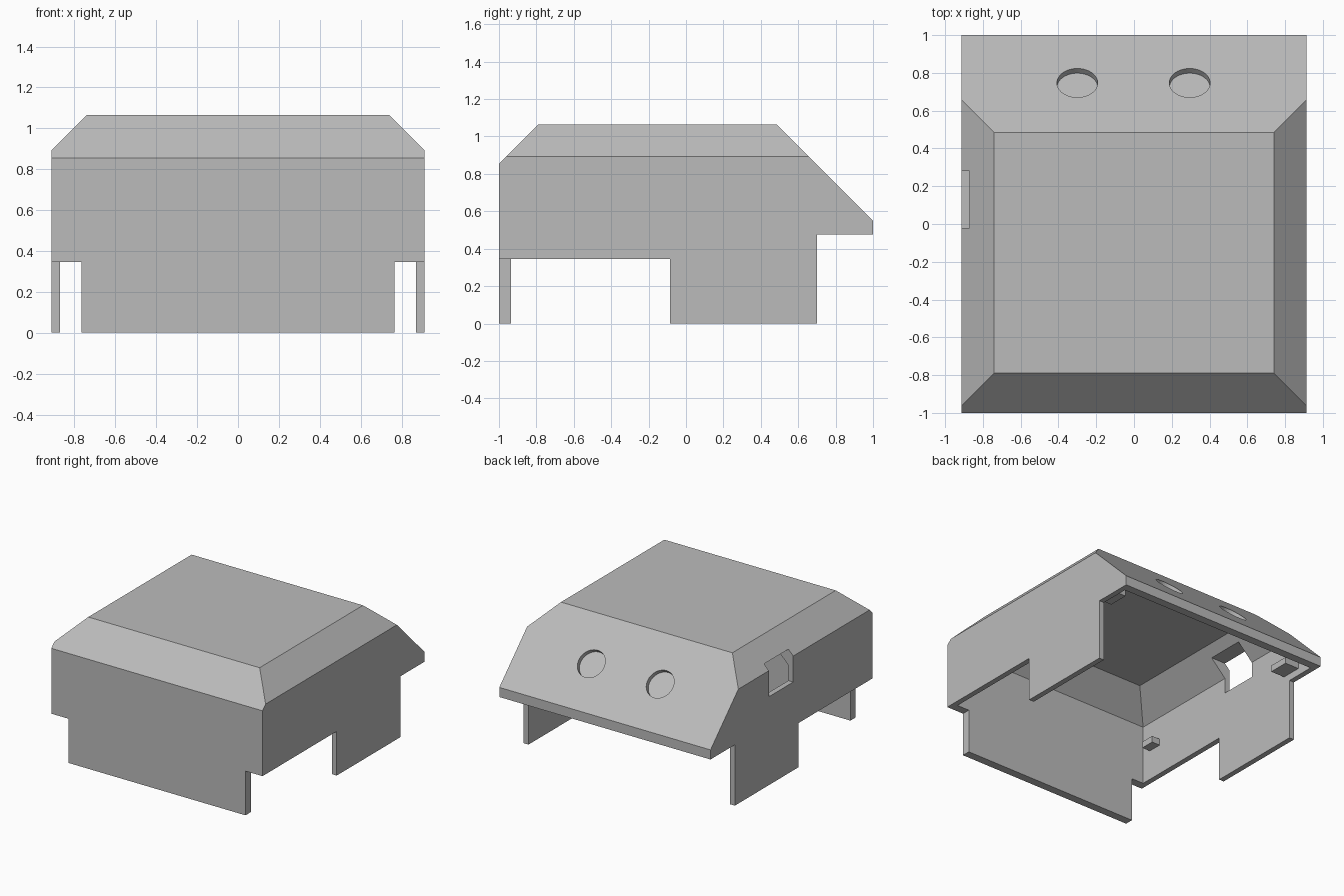
import bpy, bmesh, math
from mathutils import Matrix, Vector

cube = bpy.data.objects.get("Cube")
if cube:
    bpy.data.objects.remove(cube, do_unlink=True)

grey = bpy.data.materials.new("plain_grey")
grey.use_nodes = True
colour = (0.5, 0.5, 0.5, 1)
grey.diffuse_color = colour
grey.node_tree.nodes["Principled BSDF"].inputs["Base Color"].default_value = colour


def add_object(name, bm):
    bmesh.ops.recalc_face_normals(bm, faces=bm.faces)
    mesh = bpy.data.meshes.new(name)
    bm.to_mesh(mesh)
    bm.free()
    mesh.materials.append(grey)
    obj = bpy.data.objects.new(name, mesh)
    bpy.context.collection.objects.link(obj)
    return obj


def prism(name, points, axis, half):
    """Extrude a 2D profile symmetrically along x or y."""
    bm = bmesh.new()
    place = (lambda a, b: (-half, a, b)) if axis == "x" else (lambda a, b: (a, -half, b))
    face = bm.faces.new([bm.verts.new(place(a, b)) for a, b in points])
    verts = [g for g in bmesh.ops.extrude_face_region(bm, geom=[face])["geom"]
             if isinstance(g, bmesh.types.BMVert)]
    direction = Vector((1, 0, 0)) if axis == "x" else Vector((0, 1, 0))
    bmesh.ops.translate(bm, verts=verts, vec=direction * 2 * half)
    return add_object(name, bm)


def box(name, low, high):
    bm = bmesh.new()
    low, high = Vector(low), Vector(high)
    bmesh.ops.create_cube(bm, size=1, matrix=Matrix.Translation((low + high) / 2)
                          @ Matrix.Diagonal((*(high - low), 1)))
    return add_object(name, bm)


def combine(target, tool, operation):
    """Apply a boolean and discard the tool."""
    mod = target.modifiers.new("cut", "BOOLEAN")
    mod.operation, mod.object, mod.solver = operation, tool, "EXACT"
    depsgraph = bpy.context.evaluated_depsgraph_get()
    mesh = bpy.data.meshes.new_from_object(target.evaluated_get(depsgraph))
    target.modifiers.clear()
    target.data = mesh
    bpy.data.objects.remove(tool, do_unlink=True)


def chamfered(name, side, wall, base, shoulder, top):
    """Side profile intersected with a front profile that has 45 degree shoulders."""
    body = prism(name, side, "x", 2)
    inset = wall - (top - shoulder)
    front = [(-wall, base), (wall, base), (wall, shoulder),
             (inset, top), (-inset, top), (-wall, shoulder)]
    combine(body, prism("front_profile", front, "y", 2), "INTERSECT")
    return body


# Outer form and hollow, open at the bottom and lower back
shell = chamfered("cover_shell", [(-1, 0), (0.7, 0), (0.7, 0.475), (1, 0.475), (1, 0.55),
                                  (0.485, 1.065), (-0.79, 1.065), (-1, 0.855)],
                  0.912, 0, 0.893, 1.065)
hollow = chamfered("hollow", [(-0.935, -0.1), (0.935, -0.1), (0.935, 0.515),
                              (0.45, 1.0), (-0.745, 1.0), (-0.935, 0.81)],
                   0.87, -0.1, 0.81, 1.0)
combine(shell, hollow, "DIFFERENCE")

# Corner cutouts that leave the hanging front and side tabs
for low, high in ((-1.1, -0.765), (0.765, 1.1)):
    combine(shell, box("corner_cutter", (low, -1.1, -0.1), (high, -0.085, 0.345)), "DIFFERENCE")

# Window in the right wall and shoulder
combine(shell, box("window_cutter", (-1.1, -0.02, 0.69), (-0.72, 0.28, 0.935)), "DIFFERENCE")

# Round shallow pockets in the sloping back
for x in (-0.3, 0.295):
    bm = bmesh.new()
    bmesh.ops.create_cone(bm, cap_ends=True, segments=48, radius1=0.108, radius2=0.108,
                          depth=0.07, matrix=Matrix.Translation((x, 0.747, 0.803))
                          @ Matrix.Rotation(math.radians(-45), 4, "X"))
    combine(shell, add_object("pocket_cutter", bm), "DIFFERENCE")

# Small catches on the inner side walls
for side, label in ((-1, "right"), (1, "left")):
    for place, y0, y1, reach, z in (("back", 0.64, 0.8, 0.75, 0.53),
                                    ("front", -0.86, -0.75, 0.8, 0.58)):
        xs = sorted((side * reach, side * 0.875))
        box(f"{label}_{place}_catch", (xs[0], y0, z), (xs[1], y1, z + 0.05))
